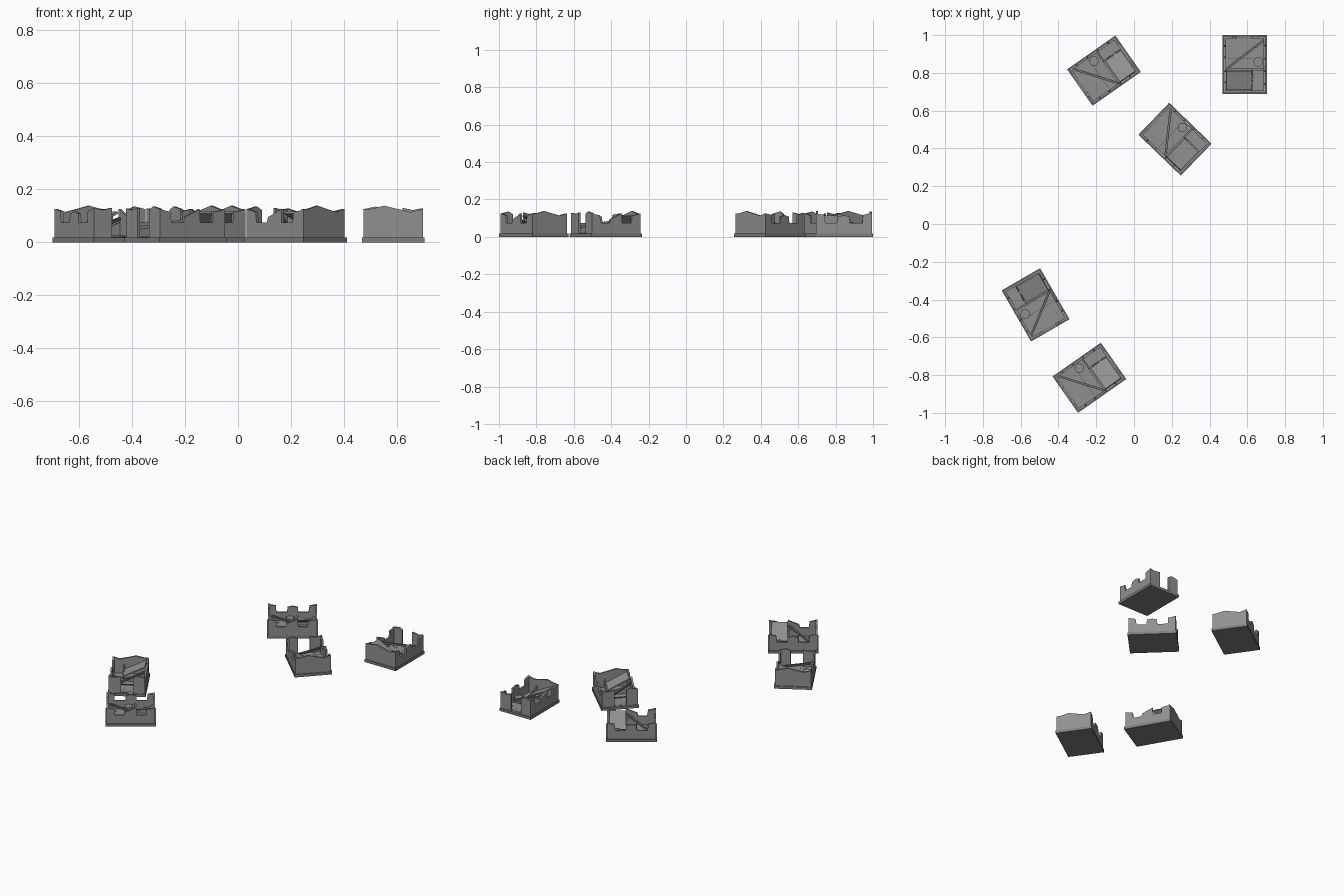
import bpy, bmesh, math, random
from mathutils import Vector, Matrix

cube = bpy.data.objects.get("Cube")
if cube:
    bpy.data.objects.remove(cube, do_unlink=True)

random.seed(4)
HALF_X, HALF_Y = 0.112, 0.15      # outer wall half sizes
FLOOR = 0.018
THICK = 0.012


def make_material(name, value):
    mat = bpy.data.materials.new(name)
    mat.use_nodes = True
    colour = (value, value, value, 1)
    mat.diffuse_color = colour
    mat.node_tree.nodes["Principled BSDF"].inputs["Base Color"].default_value = colour
    return mat


stone = make_material("dark_stone", 0.28)
footing = make_material("footing_stone", 0.21)
timber = make_material("charred_timber", 0.17)


def to_mesh(bm, name, mat):
    bmesh.ops.recalc_face_normals(bm, faces=bm.faces)
    mesh = bpy.data.meshes.new(name)
    bm.to_mesh(mesh)
    bm.free()
    mesh.materials.append(mat)
    return mesh


def box(bm, size, loc, rot=None):
    """Add a box to the bmesh."""
    m = Matrix.Translation(loc) @ (rot or Matrix()) @ Matrix.Diagonal((*size, 1))
    bmesh.ops.create_cube(bm, size=1, matrix=m)


def beam(bm, start, end, width, depth):
    """Add a box running between two points."""
    a, b = Vector(start), Vector(end)
    rot = (b - a).to_track_quat('X', 'Z').to_matrix().to_4x4()
    box(bm, ((b - a).length, width, depth), (a + b) / 2, rot)


def wall(bm, start, end, profile, thick=THICK):
    """Extrude a broken top outline, given as (fraction, height), to the left of start-end."""
    a, b = Vector((*start, 0)), Vector((*end, 0))
    side = Vector((0, 0, 1)).cross((b - a).normalized()) * thick
    outline = [(0, FLOOR)] + profile + [(1, FLOOR)]
    verts = [bm.verts.new(a.lerp(b, t) + Vector((0, 0, z))) for t, z in outline]
    face = bm.faces.new(verts)
    new = bmesh.ops.extrude_face_region(bm, geom=[face])["geom"]
    bmesh.ops.translate(bm, vec=side, verts=[v for v in new if isinstance(v, bmesh.types.BMVert)])


parts = {}

# Foundation slab and the paler floor inside the walls
bm = bmesh.new()
box(bm, (0.235, 0.312, FLOOR), (0, 0, FLOOR / 2))
parts["foundation"] = to_mesh(bm, "foundation", footing)
bm = bmesh.new()
box(bm, (2 * (HALF_X - THICK), 2 * (HALF_Y - THICK), 0.002), (0, 0, FLOOR + 0.001))
parts["floor"] = to_mesh(bm, "floor", stone)

# South wall, unbroken except for its ragged top
bm = bmesh.new()
wall(bm, (-HALF_X, -HALF_Y), (HALF_X, -HALF_Y),
     [(0, 0.124), (0.15, 0.127), (0.35, 0.138), (0.55, 0.127), (0.8, 0.114), (1, 0.126)])
parts["south_wall"] = to_mesh(bm, "south_wall", stone)

# East wall with two broken window openings
bm = bmesh.new()
wall(bm, (HALF_X, -HALF_Y), (HALF_X, HALF_Y),
     [(0, 0.126), (0.15, 0.118), (0.17, 0.075), (0.38, 0.075), (0.39, 0.108),
      (0.5, 0.116), (0.6, 0.108), (0.61, 0.075), (0.83, 0.075), (0.84, 0.118), (1, 0.128)])
parts["east_wall"] = to_mesh(bm, "east_wall", stone)

# North wall, two stumps either side of the doorway
bm = bmesh.new()
wall(bm, (HALF_X, HALF_Y), (0.035, HALF_Y), [(0, 0.128), (0.5, 0.122), (1, 0.13)])
wall(bm, (-0.04, HALF_Y), (-HALF_X, HALF_Y), [(0, 0.122), (0.35, 0.135), (1, 0.125)])
parts["north_wall"] = to_mesh(bm, "north_wall", stone)

# West wall with two broken window openings and a peaked pier
bm = bmesh.new()
wall(bm, (-HALF_X, HALF_Y), (-HALF_X, -HALF_Y),
     [(0, 0.125), (0.16, 0.115), (0.18, 0.075), (0.36, 0.075), (0.38, 0.095),
      (0.56, 0.118), (0.61, 0.126), (0.62, 0.075), (0.81, 0.075), (0.82, 0.115), (1, 0.122)])
parts["west_wall"] = to_mesh(bm, "west_wall", stone)

# Low inner partitions
bm = bmesh.new()
wall(bm, (-0.1, -0.032), (0.1, -0.032),
     [(0, 0.075), (0.2, 0.06), (0.45, 0.05), (0.7, 0.035), (1, 0.055)], 0.01)
wall(bm, (0.045, -0.138), (0.045, -0.03),
     [(0, 0.08), (0.3, 0.055), (0.5, 0.06), (0.8, 0.035), (1, 0.045)], 0.008)
parts["partitions"] = to_mesh(bm, "partitions", stone)

# Fallen roof slab leaning on the west wall
bm = bmesh.new()
beam(bm, (-0.098, -0.085, 0.112), (0.036, -0.085, 0.045), 0.1, 0.008)
parts["fallen_slab"] = to_mesh(bm, "fallen_slab", stone)

# Fallen beam across the main room, and a thin plank beside the partition
bm = bmesh.new()
beam(bm, (-0.1, -0.026, 0.088), (0.1, 0.128, 0.05), 0.012, 0.012)
beam(bm, (-0.09, 0.032, 0.023), (0.095, 0.034, 0.023), 0.005, 0.006)
parts["fallen_beams"] = to_mesh(bm, "fallen_beams", timber)

# Round drum
bm = bmesh.new()
bmesh.ops.create_cone(bm, cap_ends=True, segments=16, radius1=0.025, radius2=0.025,
                      depth=0.035, matrix=Matrix.Translation((0.072, 0.014, FLOOR + 0.0175)))
parts["drum"] = to_mesh(bm, "drum", stone)

# Rubble scattered on the floor
bm = bmesh.new()
for i in range(9):
    s = random.uniform(0.003, 0.006)
    loc = (random.uniform(-0.09, 0.09), random.uniform(0.045, 0.13), FLOOR + s / 2)
    box(bm, (s, s, s), loc, Matrix.Rotation(random.uniform(0, math.pi), 4, 'Z'))
parts["rubble"] = to_mesh(bm, "rubble", timber)

# Place the five ruins: x, y, turn in degrees
places = [(0.586, 0.844, 0), (-0.159, 0.812, 125), (0.217, 0.449, 46),
          (-0.521, -0.428, 210), (-0.236, -0.814, 125)]
for n, (x, y, turn) in enumerate(places, 1):
    for name, mesh in parts.items():
        obj = bpy.data.objects.new(f"ruin_{n}_{name}", mesh)
        obj.matrix_world = Matrix.Translation((x, y, 0)) @ Matrix.Rotation(math.radians(turn), 4, 'Z')
        bpy.context.scene.collection.objects.link(obj)
